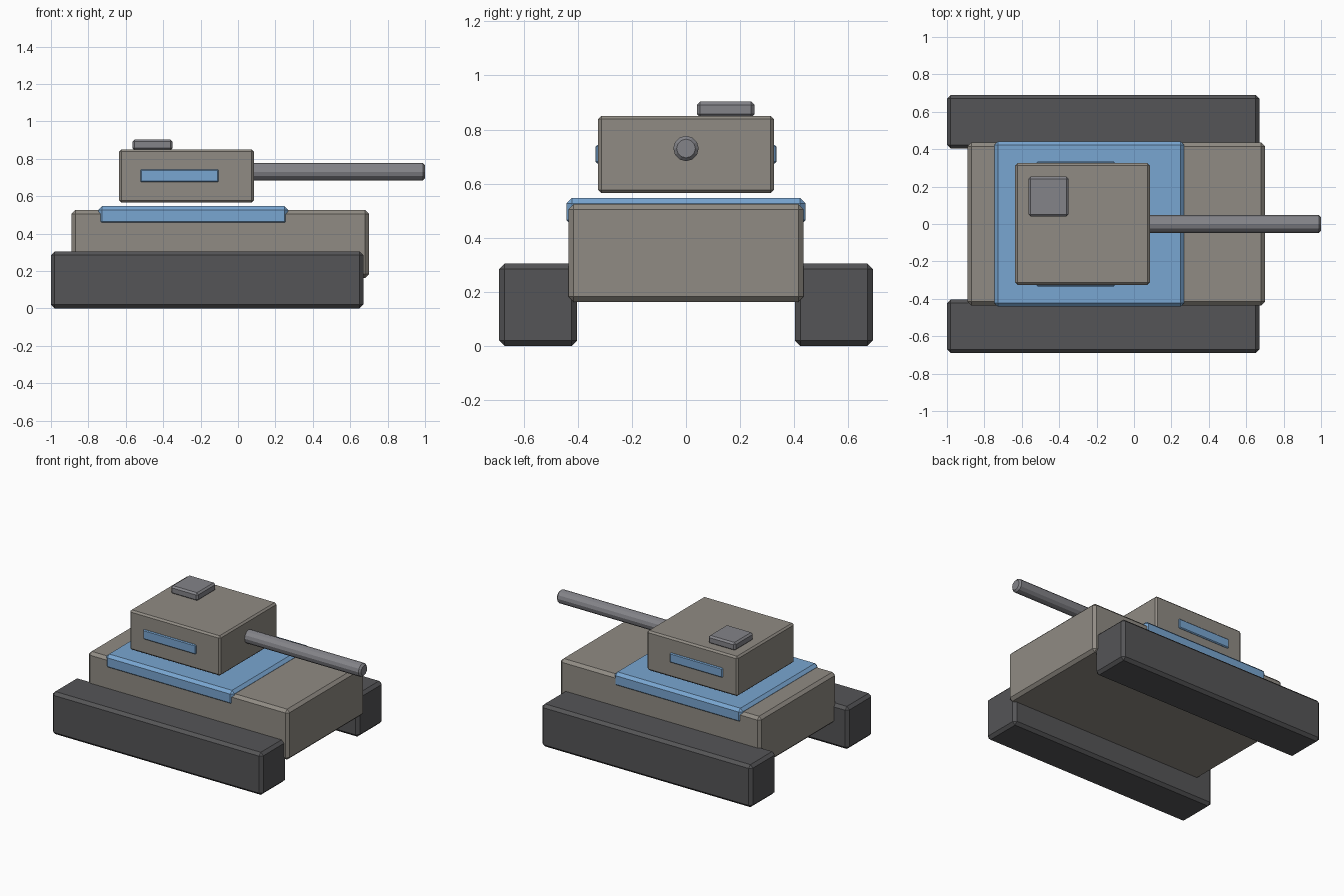
import bpy
import math

if "Cube" in bpy.data.objects:
    bpy.data.objects.remove(bpy.data.objects["Cube"])


def material(name, rgb):
    m = bpy.data.materials.new(name)
    m.diffuse_color = (*rgb, 1)
    m.use_nodes = True
    m.node_tree.nodes["Principled BSDF"].inputs["Base Color"].default_value = m.diffuse_color
    return m


armour = material("armour", (0.28, 0.26, 0.23))
dark = material("dark_track", (0.09, 0.09, 0.095))
blue = material("blue_panel", (0.19, 0.38, 0.64))
steel = material("steel", (0.23, 0.23, 0.25))


def finish(ob, name, mat, bevel):
    ob.name = name
    ob.data.materials.append(mat)
    bpy.ops.object.transform_apply(location=False, rotation=True, scale=True)
    mod = ob.modifiers.new("chamfer", 'BEVEL')
    mod.width = bevel
    mod.segments = 1
    mod.limit_method = 'ANGLE'
    mod.angle_limit = math.radians(40)
    return ob


def box(name, xs, ys, zs, mat, bevel):
    """Chamfered box from its (min, max) extents on each axis."""
    spans = (xs, ys, zs)
    bpy.ops.mesh.primitive_cube_add(size=1, location=[sum(s) / 2 for s in spans])
    ob = bpy.context.object
    ob.scale = [s[1] - s[0] for s in spans]
    return finish(ob, name, mat, bevel)


# Hull and the raised deck panel draped over it
box("hull", (-0.89, 0.70), (-0.435, 0.435), (0.163, 0.525), armour, 0.02)
box("deck_panel", (-0.747, 0.268), (-0.442, 0.442), (0.445, 0.547), blue, 0.02)

# Turret with its roof hatch
box("turret", (-0.635, 0.085), (-0.325, 0.325), (0.565, 0.85), armour, 0.012)
box("hatch", (-0.565, -0.35), (0.04, 0.253), (0.845, 0.903), steel, 0.012)

# Tracks and turret side stripes, one pair on each side
for side, s in (("right", -1), ("left", 1)):
    box(side + "_track", (-1.0, 0.67), sorted((s * 0.403, s * 0.69)),
        (0, 0.305), dark, 0.02)
    box(side + "_stripe", (-0.522, -0.103), sorted((s * 0.315, s * 0.334)),
        (0.675, 0.743), blue, 0.006)

# Gun barrel
start, end = 0.06, 1.0
bpy.ops.mesh.primitive_cylinder_add(vertices=12, radius=0.047, depth=end - start,
                                    location=((start + end) / 2, 0, 0.73),
                                    rotation=(0, math.pi / 2, 0))
finish(bpy.context.object, "barrel", steel, 0.012)
